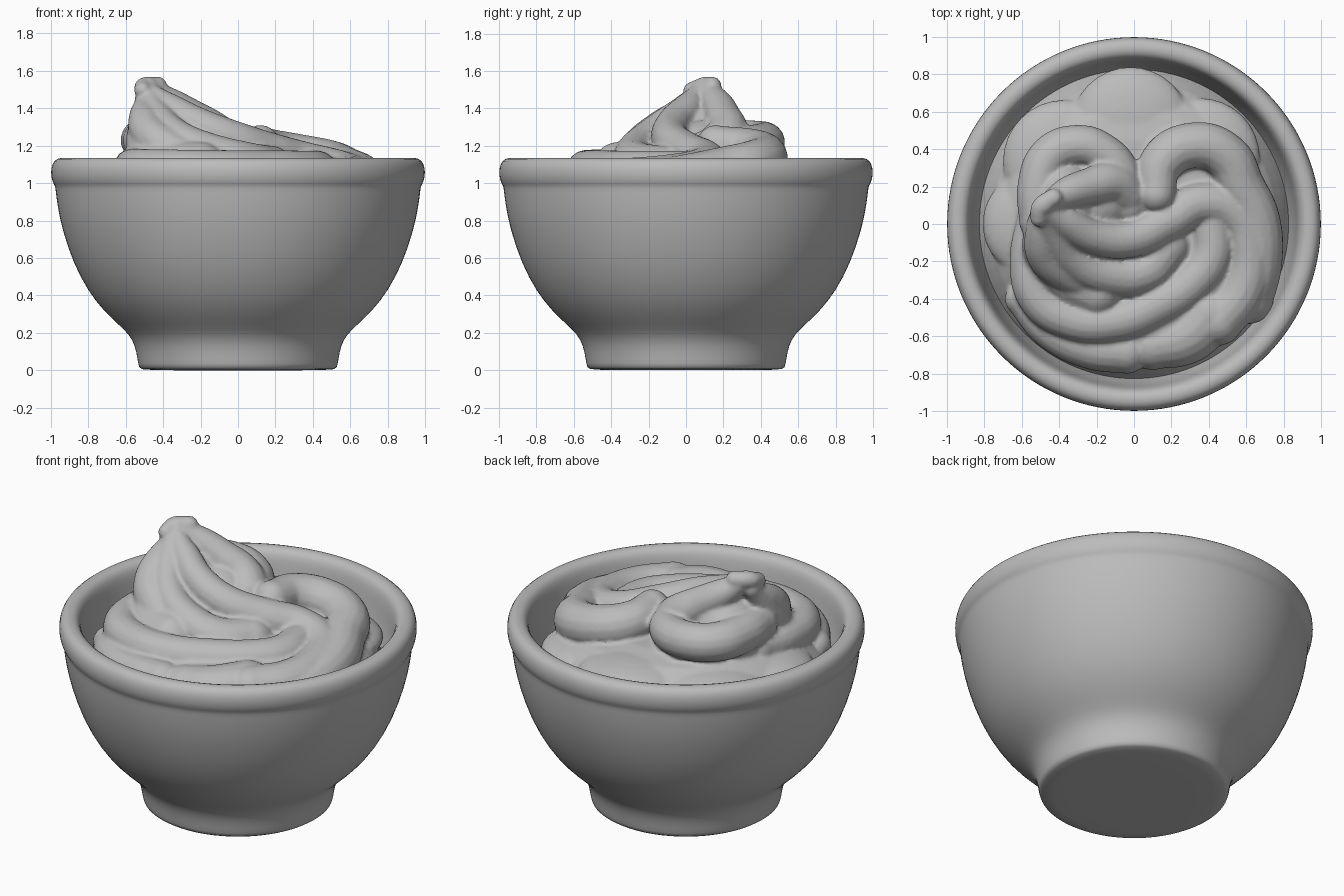
import bpy
import bmesh
import math
from mathutils import Matrix, Vector

cube = bpy.data.objects.get("Cube")
if cube:
    bpy.data.objects.remove(cube)


def make_material(name, colour):
    material = bpy.data.materials.new(name)
    material.use_nodes = True
    material.diffuse_color = colour
    material.node_tree.nodes["Principled BSDF"].inputs["Base Color"].default_value = colour
    return material


grey = make_material("plain grey", (0.5, 0.5, 0.5, 1))


def add_lathe(bm, profile, segments):
    """Revolve a radius / height profile about the z axis."""
    verts = [bm.verts.new((r, 0, z)) for r, z in profile]
    edges = [bm.edges.new(pair) for pair in zip(verts, verts[1:])]
    bmesh.ops.spin(bm, geom=verts + edges, cent=(0, 0, 0), axis=(0, 0, 1),
                   angle=math.tau, steps=segments, use_merge=True)
    bmesh.ops.remove_doubles(bm, verts=bm.verts[:], dist=0.0001)


def add_ball(bm, centre, size):
    """Add an ellipsoid with the given half sizes."""
    matrix = Matrix.Translation(centre) @ Matrix.Diagonal((*size, 1))
    bmesh.ops.create_uvsphere(bm, u_segments=32, v_segments=16, radius=1, matrix=matrix)


def add_strand(bm, path, heights, radii, drop=2.0, swell=0.6):
    """Add a round-ended tapering tube that sinks along a plan path."""
    curve = bpy.data.curves.new("strand_guide", "CURVE")
    curve.dimensions = "3D"
    curve.bevel_depth = 1
    curve.bevel_resolution = 6
    curve.resolution_u = 12
    curve.use_fill_caps = True
    spline = curve.splines.new("BEZIER")
    spline.radius_interpolation = "CARDINAL"
    spline.bezier_points.add(len(path) - 1)
    for i, (point, (x, y)) in enumerate(zip(spline.bezier_points, path)):
        t = i / (len(path) - 1)
        z = heights[1] + (heights[0] - heights[1]) * (1 - t) ** drop
        point.co = Vector((x, y, z))
        point.radius = radii[0] + (radii[1] - radii[0]) * t ** swell
        point.handle_left_type = point.handle_right_type = "AUTO"
        if i in (0, len(path) - 1):
            add_ball(bm, point.co, [point.radius] * 3)
    guide = bpy.data.objects.new("strand_guide", curve)
    bpy.context.collection.objects.link(guide)
    evaluated = guide.evaluated_get(bpy.context.evaluated_depsgraph_get())
    bm.from_mesh(evaluated.to_mesh())
    evaluated.to_mesh_clear()
    bpy.data.objects.remove(guide)
    bpy.data.curves.remove(curve)


def finish(bm, name, material):
    bmesh.ops.recalc_face_normals(bm, faces=bm.faces[:])
    for face in bm.faces:
        face.smooth = True
    mesh = bpy.data.meshes.new(name)
    bm.to_mesh(mesh)
    bm.free()
    mesh.materials.append(material)
    obj = bpy.data.objects.new(name, mesh)
    bpy.context.collection.objects.link(obj)
    return obj


# Bowl: foot, flared wall, rolled rim and hollow inside
bm = bmesh.new()
add_lathe(bm, [
    (0, 0), (.51, 0), (.53, .01), (.537, .06), (.55, .13), (.58, .19), (.64, .245),
    (.72, .32), (.8, .42), (.88, .57), (.94, .75), (.966, .88), (.975, .96),
    (.978, .985), (.992, 1.005), (1, 1.04), (1, 1.08), (.985, 1.122), (.95, 1.137),
    (.91, 1.132), (.885, 1.105), (.872, 1.05), (.862, .97), (.84, .85), (.7, .45),
    (.4, .25), (0, .22)], 64)
bowl = finish(bm, "bowl", grey)
bowl.modifiers.new("round", "SUBSURF").levels = 1
bowl.modifiers["round"].render_levels = 1

# Cream: low mound filling the bowl
bm = bmesh.new()
add_lathe(bm, [(0, 1.12), (.45, 1.115), (.6, 1.085), (.69, 1.03), (.76, .95),
               (.8, .88), (.84, .8), (.6, .7), (0, .7)], 64)

# Cream: broad soft lobes round the edge
for degrees, reach, width, height in [
        (92, .52, .32, .99), (138, .5, .33, .97), (180, .52, .29, .96),
        (45, .5, .32, .96), (230, .5, .32, .94)]:
    a = math.radians(degrees)
    add_ball(bm, (reach * math.cos(a), reach * math.sin(a), height), (width, width, .11))

# Cream: core under the peak
add_ball(bm, (-.37, .1, 1.13), (.21, .25, .28))
add_ball(bm, (-.22, .11, 1.12), (.22, .19, .22))

# Cream: curled tip, broad leaf behind it and the back loop
add_strand(bm, [(-.51, .03), (-.5, .09), (-.43, .14)], (1.495, 1.52), (.045, .05), drop=3)
add_strand(bm, [(-.48, .1), (-.37, .16), (-.24, .2), (-.12, .22), (-.05, .17)],
           (1.52, 1.19), (.05, .125), drop=1.1)
add_strand(bm, [(-.03, .1), (-.07, .27), (-.17, .38), (-.31, .42), (-.45, .36),
                (-.51, .2), (-.5, .02)], (1.18, 1.23), (.1, .115))

# Cream: long front wave from the peak to the right edge
add_strand(bm, [(-.49, .08), (-.37, .01), (-.21, -.07), (-.02, -.08), (.17, .01),
                (.36, .11), (.53, .06), (.61, -.12), (.58, -.35), (.45, -.52)],
           (1.5, 1.0), (.05, .13), drop=1.9, swell=.4)

# Cream: two inner ribs bulging from the peak
add_strand(bm, [(-.49, .07), (-.43, -.06), (-.33, -.19), (-.15, -.27), (.06, -.25),
                (.17, -.12)], (1.49, 1.07), (.05, .13), drop=1.7)
add_strand(bm, [(-.5, .08), (-.5, -.05), (-.48, -.16), (-.38, -.28), (-.2, -.36)],
           (1.46, 1.08), (.05, .14))
add_strand(bm, [(-.5, .06), (-.5, -.06), (-.47, -.17), (-.36, -.25), (-.2, -.3)],
           (1.44, 1.08), (.05, .13), drop=1)

# Cream: outer front wave
add_strand(bm, [(-.52, .05), (-.56, -.2), (-.51, -.4), (-.34, -.51), (-.1, -.52),
                (.13, -.43), (.31, -.31), (.41, -.17), (.41, .02)],
           (1.09, 1.06), (.1, .115))

# Cream: back fold sweeping round the edge
add_strand(bm, [(.12, .16), (.15, .33), (.32, .42), (.49, .36), (.57, .2), (.65, .02),
                (.66, -.2), (.61, -.4)], (1.21, .94), (.1, .135), drop=.9, swell=.3)

# Cream: low folds along the front
add_strand(bm, [(-.6, -.4), (-.45, -.56), (-.24, -.66), (-.04, -.68)],
           (.96, .97), (.09, .12))
add_strand(bm, [(.1, -.65), (.28, -.6), (.4, -.48)], (.96, .97), (.13, .16))

cream = finish(bm, "cream_swirl", grey)
merge = cream.modifiers.new("merge", "REMESH")
merge.mode = "VOXEL"
merge.voxel_size = 0.013
merge.use_smooth_shade = True
soften = cream.modifiers.new("soften", "SMOOTH")
soften.factor = 0.5
soften.iterations = 3
